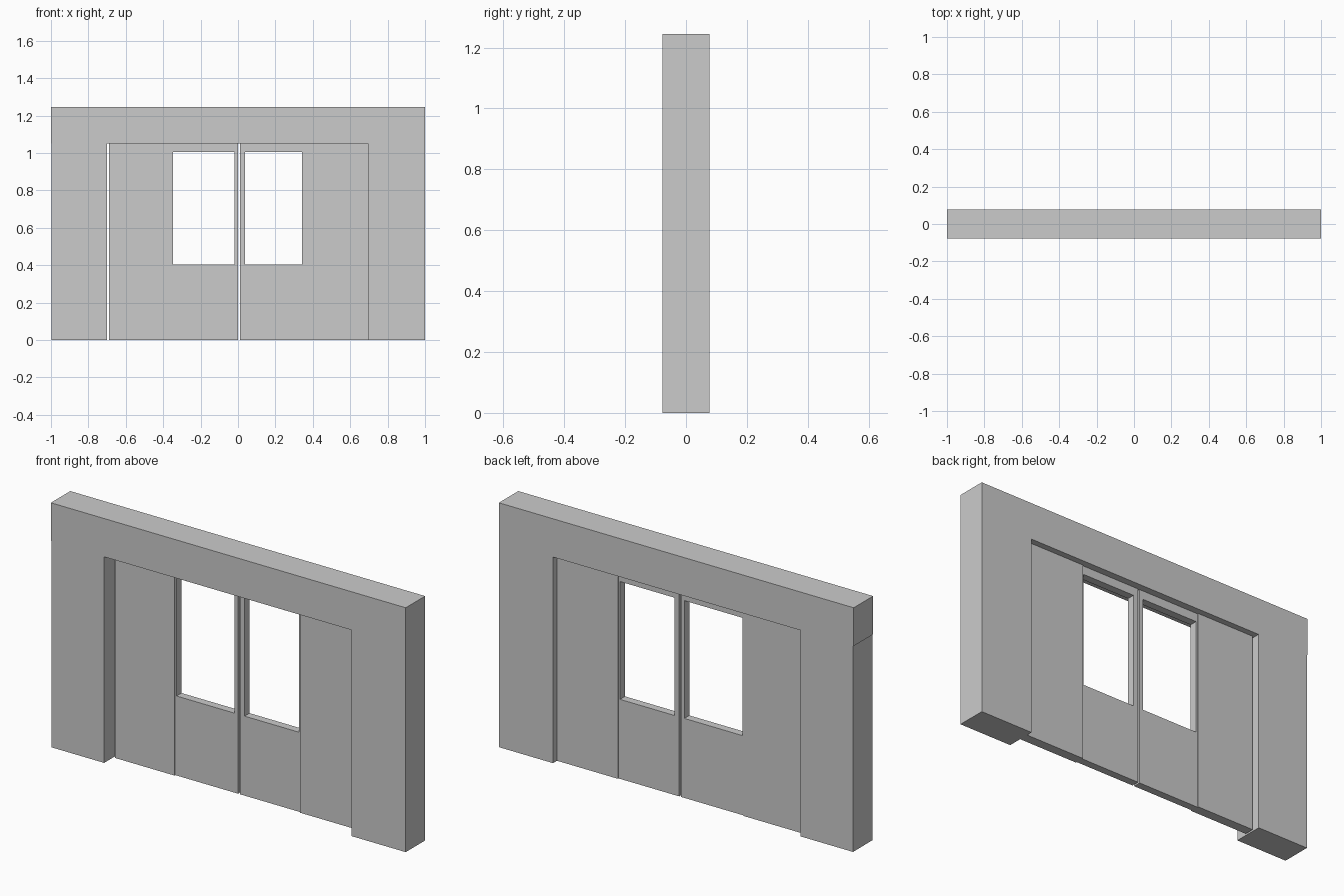
import bpy, bmesh

if "Cube" in bpy.data.objects:
    bpy.data.objects.remove(bpy.data.objects["Cube"])

HALF_DEPTH = 0.078
OPEN_TOP = 1.05


def make_object(name, bm):
    bmesh.ops.recalc_face_normals(bm, faces=bm.faces)
    mesh = bpy.data.meshes.new(name)
    bm.to_mesh(mesh)
    bm.free()
    obj = bpy.data.objects.new(name, mesh)
    bpy.context.collection.objects.link(obj)
    return obj


def rect(x0, x1, z0, z1):
    return [(x0, z0), (x1, z0), (x1, z1), (x0, z1)]


def slab(name, outer, y0, y1, hole=None):
    """Rectangle in the xz plane, optionally with a window, extruded along y."""
    bm = bmesh.new()
    o = [bm.verts.new((x, y0, z)) for x, z in rect(*outer)]
    if hole:
        i = [bm.verts.new((x, y0, z)) for x, z in rect(*hole)]
        faces = [bm.faces.new((o[k], o[(k + 1) % 4], i[(k + 1) % 4], i[k]))
                 for k in range(4)]
    else:
        faces = [bm.faces.new(o)]
    ret = bmesh.ops.extrude_face_region(bm, geom=faces, use_keep_orig=True)
    moved = [g for g in ret["geom"] if isinstance(g, bmesh.types.BMVert)]
    bmesh.ops.translate(bm, verts=moved, vec=(0, y1 - y0, 0))
    return make_object(name, bm)


# Wall: lintel over two posts
slab("lintel", (-1.0, 1.0, OPEN_TOP, 1.245), -HALF_DEPTH, HALF_DEPTH)
slab("left_post", (-0.996, -0.70, 0, OPEN_TOP), -HALF_DEPTH, HALF_DEPTH)
slab("right_post", (0.695, 1.0, 0, OPEN_TOP), -HALF_DEPTH, HALF_DEPTH)

# Fixed side panels, slightly thicker than the leaves
slab("left_side_panel", (-0.69, -0.355, 0, OPEN_TOP), -0.005, 0.046)
slab("right_side_panel", (0.352, 0.695, 0, OPEN_TOP), -0.005, 0.046)

# Door leaves with window openings and a narrow gap between them
slab("left_door_leaf", (-0.355, 0.0, 0, OPEN_TOP), 0.001, 0.041,
     hole=(-0.347, -0.02, 0.405, 1.005))
slab("right_door_leaf", (0.01, 0.352, 0, OPEN_TOP), 0.001, 0.041,
     hole=(0.037, 0.343, 0.405, 1.005))
